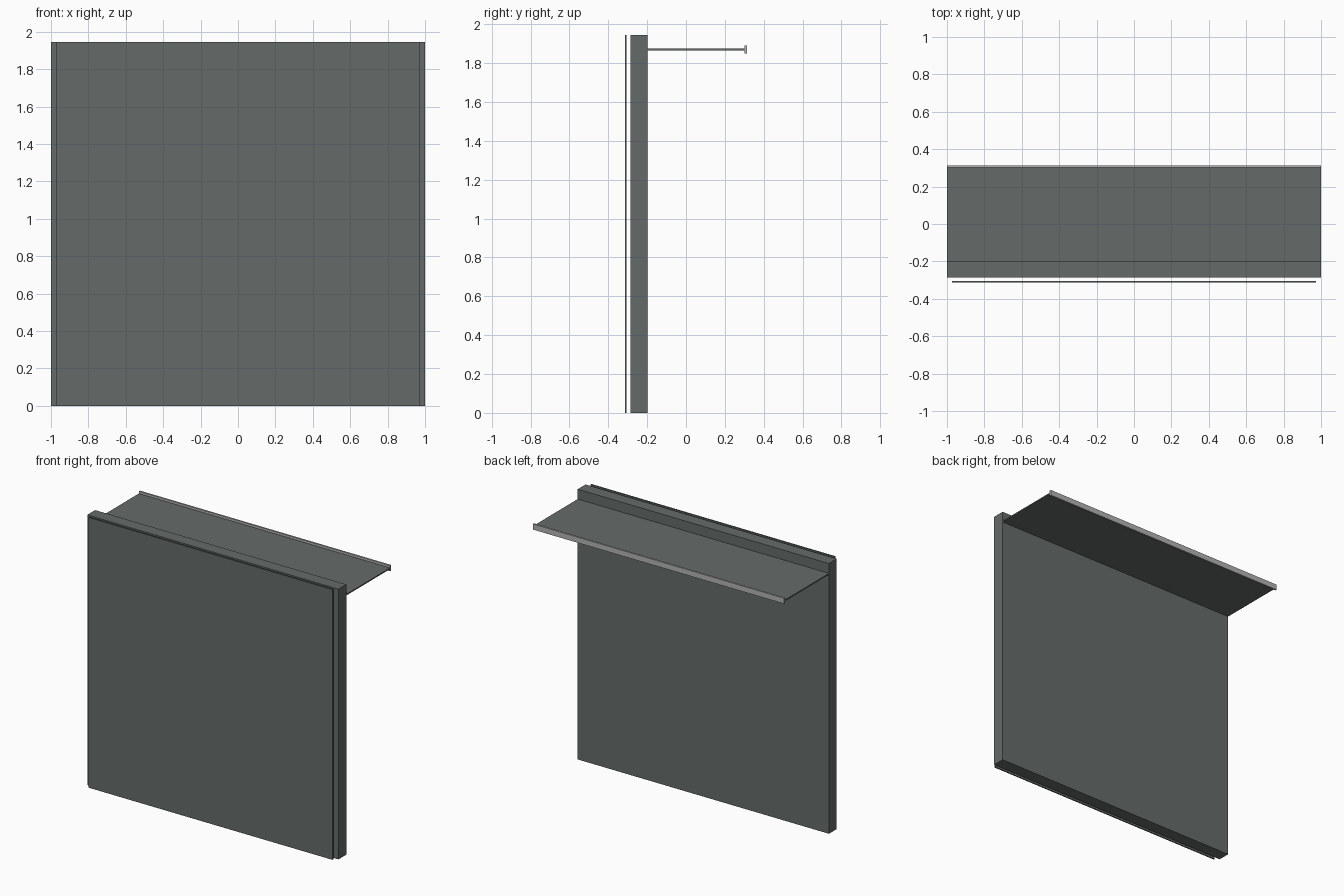
import bpy
import bmesh

cube = bpy.data.objects.get("Cube")
if cube:
    bpy.data.objects.remove(cube, do_unlink=True)


def make_material(name, color):
    mat = bpy.data.materials.new(name)
    mat.use_nodes = True
    mat.diffuse_color = color
    for node in mat.node_tree.nodes:
        if node.type == 'BSDF_PRINCIPLED':
            node.inputs["Base Color"].default_value = color
    return mat


def make_box(name, low, high, mat):
    """Box between two corners, with its origin at its centre."""
    bm = bmesh.new()
    bmesh.ops.create_cube(bm, size=1.0)
    bmesh.ops.scale(bm, vec=[h - l for l, h in zip(low, high)], verts=bm.verts)
    mesh = bpy.data.meshes.new(name)
    bm.to_mesh(mesh)
    bm.free()
    mesh.materials.append(mat)
    obj = bpy.data.objects.new(name, mesh)
    obj.location = [(l + h) / 2 for l, h in zip(low, high)]
    bpy.context.collection.objects.link(obj)
    return obj


slate = make_material("slate grey", (0.13, 0.147, 0.143, 1.0))
metal = make_material("light metal grey", (0.45, 0.45, 0.45, 1.0))

HEIGHT = 1.945

# Thick upright wall and the thin panel standing just in front of it
make_box("wall_panel", (-1.0, -0.286, 0.0), (1.0, -0.197, HEIGHT), slate)
make_box("front_panel", (-0.972, -0.314, 0.0), (0.972, -0.305, HEIGHT), slate)

# Thin shelf out of the back, with a metal strip along its free edge
make_box("shelf", (-1.0, -0.197, 1.865), (1.0, 0.301, 1.874), slate)
make_box("shelf_edge_strip", (-1.0, 0.301, 1.85), (1.0, 0.314, 1.89), metal)
